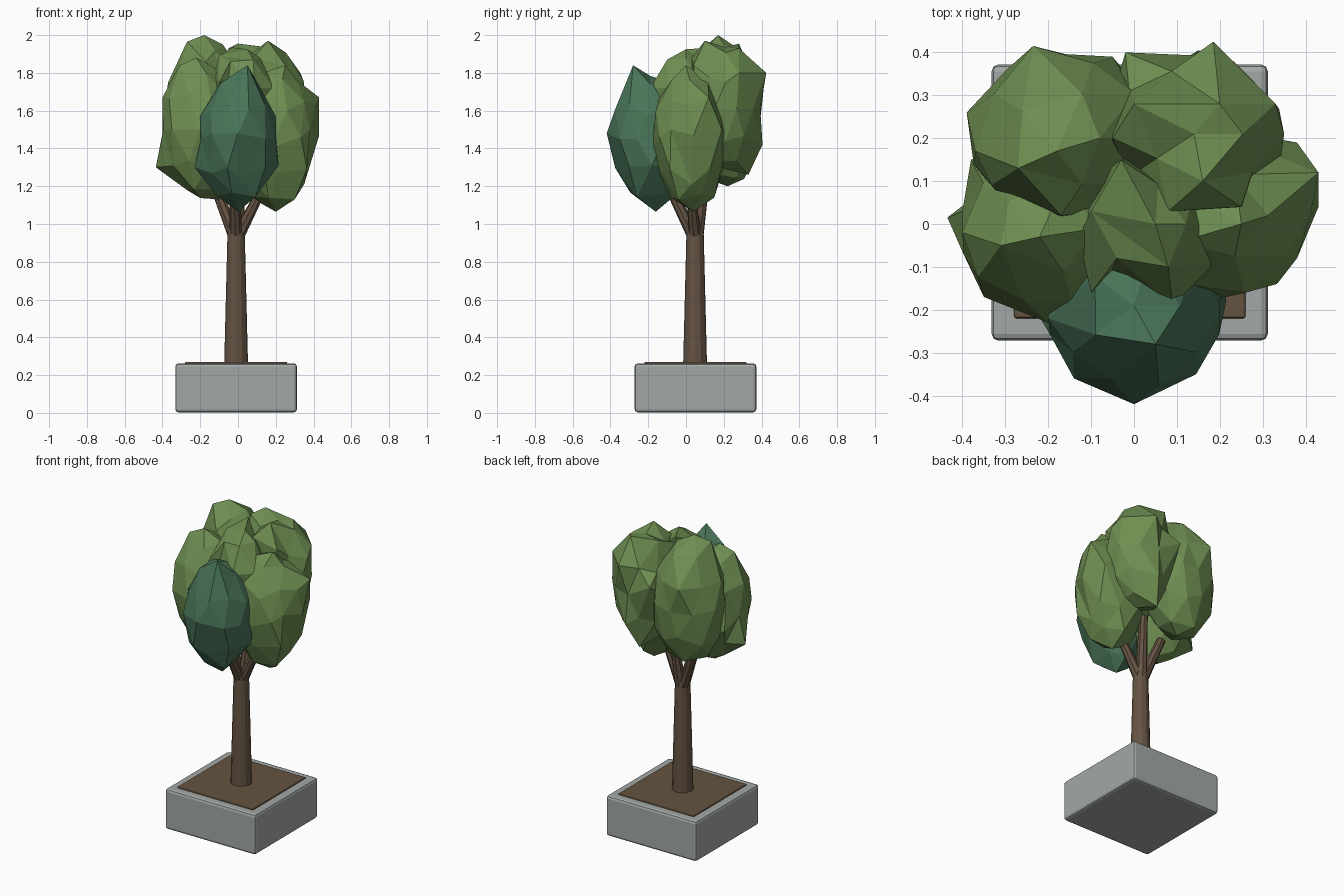
import bpy, bmesh, random
from mathutils import Vector, Matrix

CX, CY = -0.01, 0.05


def material(name, rgb):
    m = bpy.data.materials.new(name)
    m.diffuse_color = (*rgb, 1)
    return m


STONE = material("stone_grey", (0.365, 0.395, 0.385))
SOIL = material("soil_brown", (0.13, 0.088, 0.05))
BARK = material("bark_brown", (0.13, 0.087, 0.056))
LEAF = material("leaf_green", (0.155, 0.27, 0.083))
DARK = material("blue_green_leaf", (0.066, 0.175, 0.098))


def finish(bm, name, mat):
    me = bpy.data.meshes.new(name)
    bm.to_mesh(me)
    bm.free()
    me.materials.append(mat)
    ob = bpy.data.objects.new(name, me)
    bpy.context.collection.objects.link(ob)
    return ob


def block(name, half, z0, z1, bevel, mat):
    bm = bmesh.new()
    bmesh.ops.create_cube(bm, size=1)
    for v in bm.verts:
        v.co = (CX + v.co.x * half * 2, CY + v.co.y * half * 2,
                z0 + (v.co.z + 0.5) * (z1 - z0))
    bmesh.ops.bevel(bm, geom=bm.edges[:], offset=bevel, segments=2,
                    profile=0.5, affect='EDGES')
    return finish(bm, name, mat)


def limb(name, a, b, r1, r2, sides, mat):
    a, b = Vector(a), Vector(b)
    d = b - a
    bm = bmesh.new()
    bmesh.ops.create_cone(bm, cap_ends=True, segments=sides, radius1=r1,
                          radius2=r2, depth=d.length)
    turn = d.to_track_quat('Z', 'Y').to_matrix().to_4x4()
    bmesh.ops.transform(bm, matrix=Matrix.Translation((a + b) / 2) @ turn,
                        verts=bm.verts)
    return finish(bm, name, mat)


def clump(name, centre, radii, seed, mat, tips):
    """Faceted leaf mass, roughened, with its nearest corners pulled to tips."""
    rng = random.Random(seed)
    c = Vector(centre)
    bm = bmesh.new()
    bmesh.ops.create_icosphere(bm, subdivisions=2, radius=1)
    free = list(bm.verts)
    pulled = []
    for tip in tips:
        p = Vector(tip)
        d = Vector([(p[i] - c[i]) / radii[i] for i in range(3)]).normalized()
        v = max(free, key=lambda w: w.co.dot(d))
        free.remove(v)
        pulled.append((v, p))
    for v in free:
        k = 1 + rng.uniform(-0.07, 0.03)
        v.co = [c[i] + v.co[i] * radii[i] * k for i in range(3)]
    for v, p in pulled:
        v.co = p
    return finish(bm, name, mat)


# Planter and soil
block("planter", 0.322, 0.003, 0.262, 0.016, STONE)
block("soil", 0.27, 0.2, 0.27, 0.006, SOIL)

# Trunk and branches
limb("trunk", (CX, CY - 0.002, 0.26), (CX, CY - 0.002, 0.98), 0.063, 0.045, 12, BARK)
ends = [(0.10, 0.03, 1.13), (-0.13, 0.09, 1.22), (-0.02, -0.085, 1.19), (0.02, 0.11, 1.32)]
for i, end in enumerate(ends):
    base = Vector((CX, CY, 0.94))
    out = Vector((end[0] - CX, end[1] - CY, 0)).normalized() * 0.012
    limb(f"branch_{i + 1}", base + out, end, 0.034, 0.026, 8, BARK)

# Crown
clump("front_leaves", (0, -0.19, 1.45), (0.21, 0.22, 0.35), 3, DARK, [
    (0.05, -0.28, 1.84), (0.0, -0.16, 1.065), (0.0, -0.42, 1.48),
    (-0.23, -0.2, 1.30), (0.215, -0.18, 1.31), (-0.20, -0.22, 1.57),
    (0.2, -0.2, 1.57), (-0.14, -0.36, 1.48), (0.145, -0.35, 1.45),
    (0.0, -0.34, 1.25), (0.0, -0.07, 1.14)])
clump("right_leaves", (0.20, 0.02, 1.46), (0.23, 0.20, 0.38), 5, LEAF, [
    (0.25, 0.0, 1.84), (0.2, 0.04, 1.065), (0.43, 0.12, 1.67),
    (0.43, 0.04, 1.47), (0.35, 0.03, 1.21), (0.38, -0.08, 1.5),
    (0.26, -0.16, 1.6), (0.17, -0.18, 1.4), (0.38, 0.19, 1.5),
    (0.05, 0.03, 1.15), (0.2, 0.15, 1.14), (0.22, -0.13, 1.27)])
clump("left_leaves", (-0.20, -0.01, 1.49), (0.22, 0.21, 0.37), 8, LEAF, [
    (-0.22, -0.03, 1.88), (-0.10, 0.0, 1.13), (-0.435, 0.015, 1.30),
    (-0.40, -0.02, 1.67), (-0.40, 0.03, 1.48), (-0.35, -0.17, 1.5),
    (-0.20, -0.23, 1.5), (-0.38, 0.15, 1.42), (-0.27, 0.0, 1.18),
    (-0.31, -0.05, 1.84)])
clump("back_left_leaves", (-0.16, 0.20, 1.58), (0.24, 0.21, 0.39), 11, LEAF, [
    (-0.18, 0.17, 2.0), (-0.27, 0.13, 1.965), (-0.235, 0.415, 1.75),
    (-0.39, 0.26, 1.6), (-0.37, 0.17, 1.75), (-0.05, 0.39, 1.6),
    (-0.17, 0.02, 1.86), (-0.2, 0.38, 1.42), (-0.14, 0.22, 1.2),
    (-0.08, 0.2, 1.95)])
clump("back_right_leaves", (0.14, 0.21, 1.61), (0.21, 0.19, 0.34), 14, LEAF, [
    (0.16, 0.10, 1.97), (0.0, 0.28, 1.955), (0.185, 0.425, 1.80),
    (0.35, 0.21, 1.75), (0.33, 0.28, 1.80), (-0.02, 0.40, 1.7),
    (0.08, 0.03, 1.88), (0.15, 0.405, 1.42), (0.10, 0.33, 1.26),
    (0.25, 0.04, 1.84), (-0.05, 0.2, 1.93), (0.2, 0.28, 1.93)])
clump("top_leaves", (0.03, 0.0, 1.58), (0.17, 0.19, 0.34), 21, LEAF, [
    (0.05, 0.0, 1.925), (-0.03, 0.15, 1.935), (0.09, -0.19, 1.72),
    (-0.1, -0.16, 1.75), (0.19, -0.09, 1.72), (-0.13, -0.03, 1.78),
    (-0.10, 0.03, 1.89), (0.08, -0.10, 1.87), (-0.04, -0.08, 1.86)])
